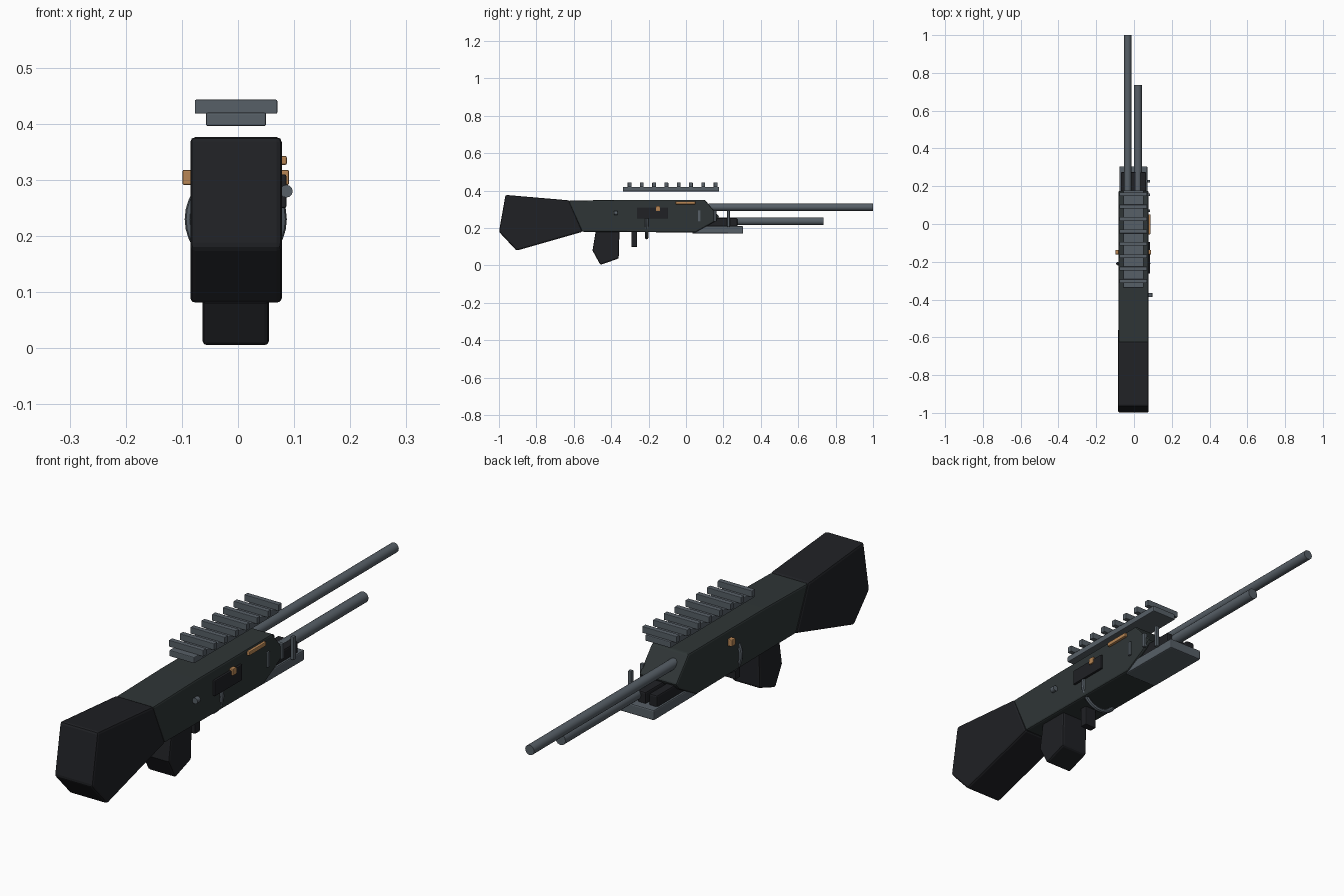
import bpy, bmesh, math
from mathutils import Matrix

if "Cube" in bpy.data.objects:
    bpy.data.objects.remove(bpy.data.objects["Cube"])

CX = -0.003  # centre line of the body


def material(name, r, g, b):
    m = bpy.data.materials.new(name)
    m.diffuse_color = (r, g, b, 1)
    m.use_nodes = True
    m.node_tree.nodes["Principled BSDF"].inputs["Base Color"].default_value = m.diffuse_color
    return m


STEEL = material("steel", 0.095, 0.115, 0.135)
GREEN = material("receiver_paint", 0.028, 0.036, 0.037)
BLACK = material("black_polymer", 0.014, 0.015, 0.018)
BRONZE = material("bronze", 0.48, 0.24, 0.09)


def finish(name, bm, mat, bevel=0.0, smooth=False):
    bmesh.ops.recalc_face_normals(bm, faces=bm.faces)
    me = bpy.data.meshes.new(name)
    bm.to_mesh(me)
    bm.free()
    me.materials.append(mat)
    ob = bpy.data.objects.new(name, me)
    bpy.context.collection.objects.link(ob)
    if bevel:
        mod = ob.modifiers.new("bevel", 'BEVEL')
        mod.width, mod.segments = bevel, 2
        mod.limit_method = 'ANGLE'
        mod.angle_limit = math.radians(40)
    if smooth:
        bpy.context.view_layer.objects.active = ob
        ob.select_set(True)
        bpy.ops.object.shade_smooth_by_angle(angle=math.radians(40))
        ob.select_set(False)
    return ob


def profile(name, pts, x0, x1, mat, bevel=0.0):
    """Side outline (y, z) extruded across x."""
    bm = bmesh.new()
    a = [bm.verts.new((x0, y, z)) for y, z in pts]
    b = [bm.verts.new((x1, y, z)) for y, z in pts]
    bm.faces.new(a)
    bm.faces.new(b[::-1])
    n = len(pts)
    for i in range(n):
        j = (i + 1) % n
        bm.faces.new((a[i], b[i], b[j], a[j]))
    return finish(name, bm, mat, bevel)


def box(name, x, y, z, mat, bevel=0.0):
    return profile(name, [(y[0], z[0]), (y[1], z[0]), (y[1], z[1]), (y[0], z[1])],
                   x[0], x[1], mat, bevel)


def rod(name, x, z, r, y0, y1, sides=20):
    bm = bmesh.new()
    m = Matrix.Translation((x, (y0 + y1) / 2, z)) @ Matrix.Rotation(math.pi / 2, 4, 'X')
    bmesh.ops.create_cone(bm, cap_ends=True, segments=sides, radius1=r, radius2=r,
                          depth=y1 - y0, matrix=m)
    return finish(name, bm, STEEL, smooth=True)


# Shoulder stock, receiver and grip
profile("stock", [(-0.965, 0.377), (-0.625, 0.348), (-0.553, 0.18), (-0.906, 0.079),
                  (-1.0, 0.18)], -0.085, 0.078, BLACK, 0.009)
profile("receiver", [(-0.63, 0.346), (-0.36, 0.351), (0.10, 0.351), (0.178, 0.26),
                     (0.155, 0.235), (0.05, 0.176), (-0.555, 0.18)],
        -0.082, 0.077, GREEN, 0.007)
profile("grip", [(-0.48, 0.2), (-0.355, 0.2), (-0.36, 0.037), (-0.458, 0.003),
                 (-0.5, 0.08)], -0.063, 0.055, BLACK, 0.008)
box("trigger", (-0.028, 0.022), (-0.292, -0.262), (0.099, 0.19), BLACK, 0.003)

# Ring wrapped around the receiver
bm = bmesh.new()
N, M = 32, 8
grid = []
for i in range(N):
    t = math.tau * i / N
    ring = []
    for j in range(M):
        p = math.tau * j / M
        d = 0.082 + 0.009 * math.cos(p)
        ring.append(bm.verts.new((CX - 0.001 + d * math.cos(t),
                                  -0.21 + 0.009 * math.sin(p), 0.23 + d * math.sin(t))))
    grid.append(ring)
for i in range(N):
    for j in range(M):
        k, l = (i + 1) % N, (j + 1) % M
        bm.faces.new((grid[i][j], grid[k][j], grid[k][l], grid[i][l]))
finish("trigger_ring", bm, STEEL, smooth=True)

# Two barrels
rod("upper_barrel", -0.033, 0.311, 0.019, 0.12, 1.0)
rod("lower_barrel", 0.021, 0.236, 0.021, 0.14, 0.735)

# Tray under the nose with dark blocks
profile("nose_tray", [(0.03, 0.172), (0.305, 0.17), (0.305, 0.21), (0.10, 0.21)],
        -0.077, 0.071, STEEL, 0.005)
for i, x in enumerate((-0.052, CX, 0.046)):
    box(f"nose_block_{i + 1}", (x - 0.018, x + 0.018), (0.10, 0.275), (0.205, 0.253),
        BLACK, 0.006)

# Top rail and its cross bars
box("rail_base", (-0.057, 0.05), (-0.338, 0.177), (0.396, 0.42), STEEL, 0.003)
for i in range(8):
    y = -0.302 + i * 0.0657
    box(f"rail_bar_{i + 1}", (-0.077, 0.07), (y - 0.01, y + 0.01), (0.418, 0.443),
        STEEL, 0.002)

# Details on the sides
box("ejection_port", (0.07, 0.086), (-0.262, -0.095), (0.25, 0.31), BLACK, 0.003)
box("bronze_strip", (0.07, 0.087), (-0.055, 0.05), (0.327, 0.343), BRONZE, 0.003)
for side, x in (("left", (-0.099, -0.08)), ("right", (0.075, 0.091))):
    box(f"bronze_button_{side}", x, (-0.161, -0.138), (0.291, 0.318), BRONZE, 0.003)
rod("side_knob", 0.086, 0.28, 0.0115, -0.386, -0.366, 12)
for i, y in enumerate((0.07, 0.155, 0.227)):
    z0 = 0.235 if i < 2 else 0.205
    box(f"side_post_{i + 1}", (0.07, 0.084), (y - 0.007, y + 0.007), (z0, 0.294),
        STEEL, 0.002)
